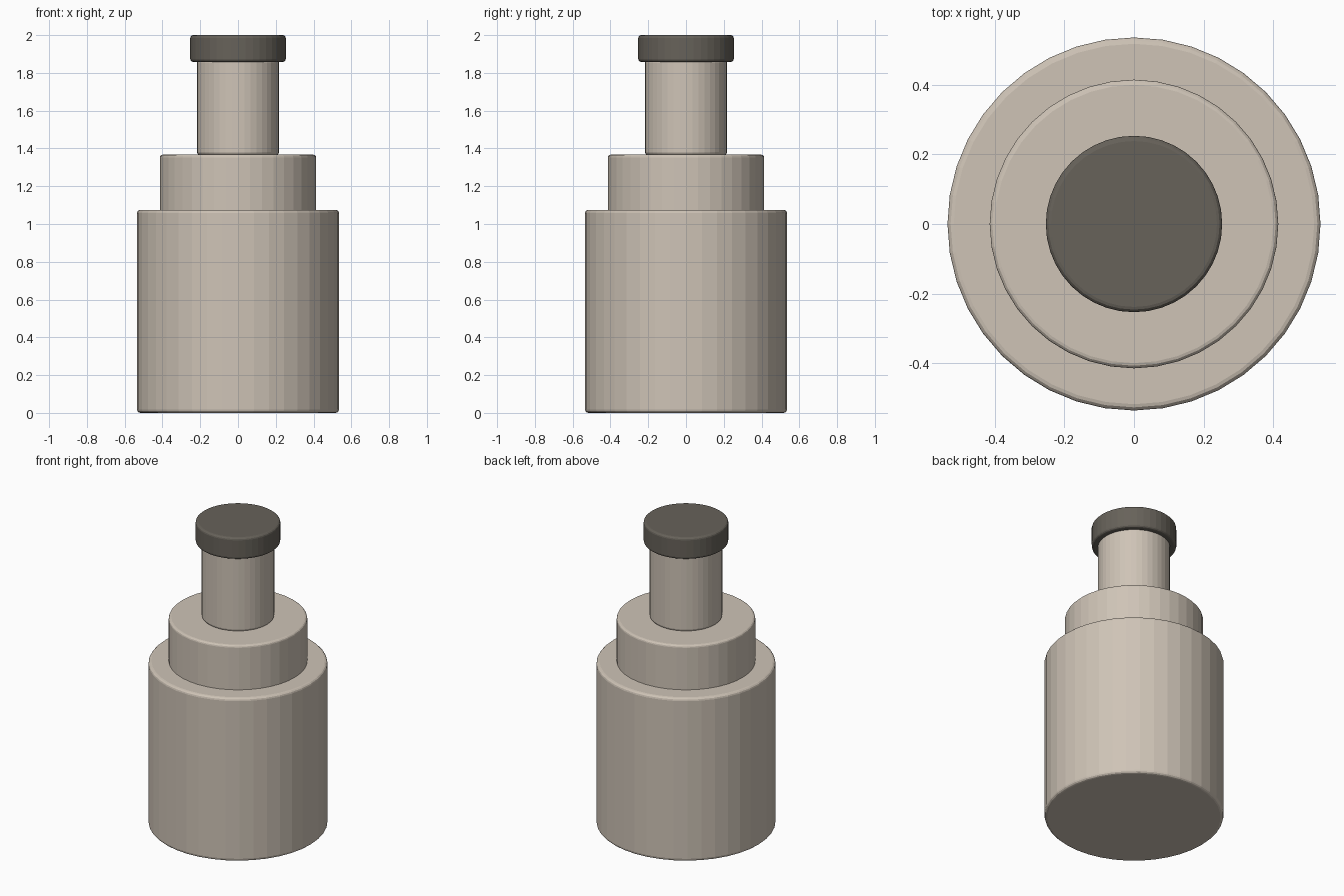
import bpy
import math

if "Cube" in bpy.data.objects:
    bpy.data.objects.remove(bpy.data.objects["Cube"])


def make_material(name, color):
    mat = bpy.data.materials.new(name)
    mat.diffuse_color = (*color, 1.0)
    mat.use_nodes = True
    mat.node_tree.nodes["Principled BSDF"].inputs["Base Color"].default_value = mat.diffuse_color
    return mat


def drum(name, radius, z0, z1, sides, bevel, mat):
    """Upright cylinder between two heights with softened rims."""
    bpy.ops.mesh.primitive_cylinder_add(
        vertices=sides, radius=radius, depth=z1 - z0,
        location=(0, 0, (z0 + z1) / 2))
    obj = bpy.context.object
    obj.name = name
    obj.data.materials.append(mat)
    mod = obj.modifiers.new("rounded_rims", 'BEVEL')
    mod.width = bevel
    mod.segments = 3
    mod.limit_method = 'ANGLE'
    mod.angle_limit = math.radians(40)
    return obj


beige = make_material("warm_beige", (0.62, 0.55, 0.47))
dark = make_material("dark_grey", (0.135, 0.122, 0.102))

# Stepped body, from the wide base up to the cap
drum("base_body", 0.535, 0.0, 1.075, 40, 0.018, beige)
drum("shoulder", 0.414, 1.06, 1.367, 40, 0.015, beige)
drum("neck", 0.217, 1.366, 1.87, 40, 0.015, beige)
drum("cap", 0.253, 1.858, 2.0, 40, 0.015, dark)
